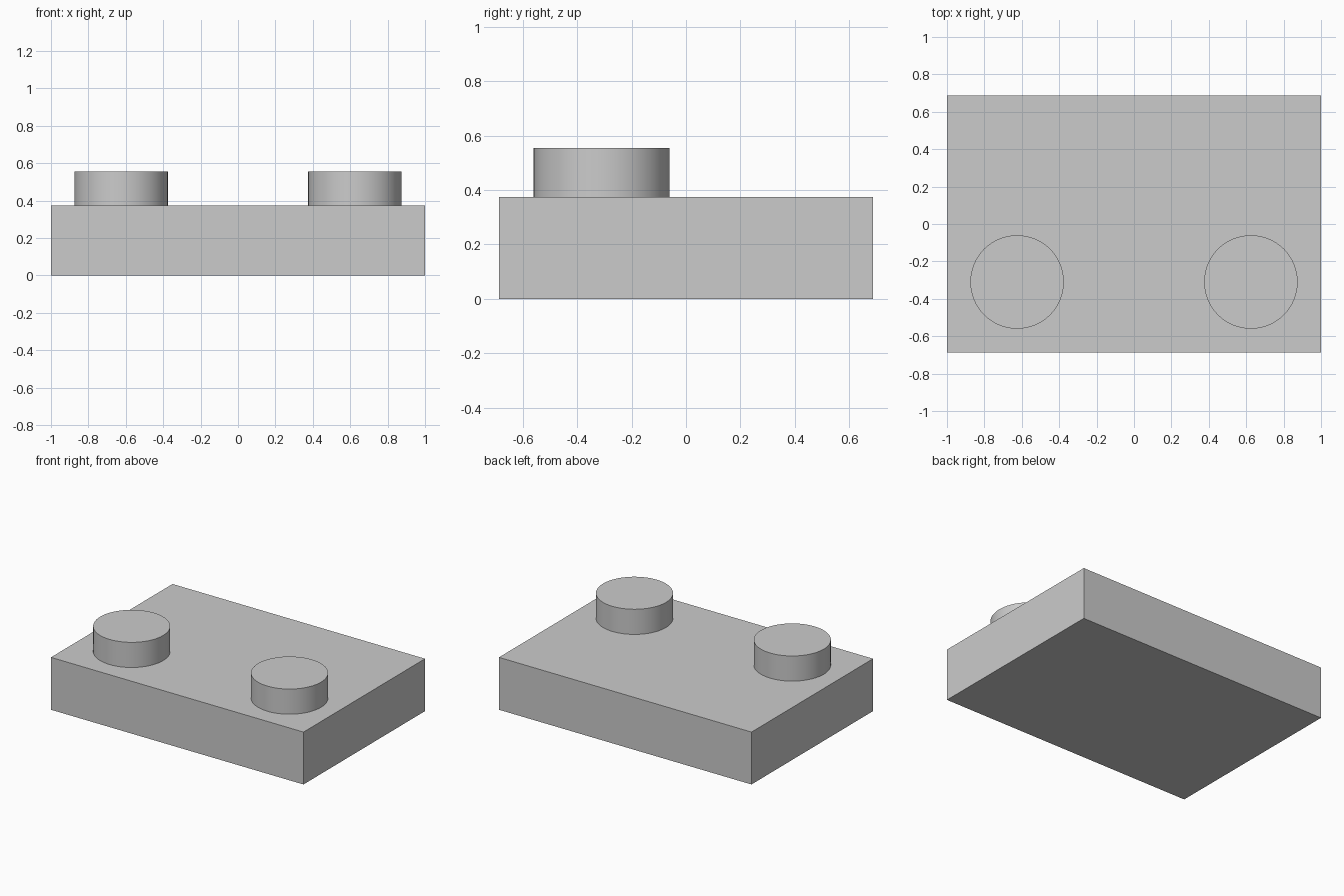
import bpy
import math

cube = bpy.data.objects.get("Cube")
if cube:
    bpy.data.objects.remove(cube, do_unlink=True)

BASE_SIZE = (2.0, 1.375, 0.375)
STUD_RADIUS = 0.25
STUD_HEIGHT = 0.18

# Single plain grey
grey = bpy.data.materials.new("plain_grey")
grey.use_nodes = True
colour = (0.6, 0.6, 0.6, 1.0)
grey.diffuse_color = colour
grey.node_tree.nodes["Principled BSDF"].inputs["Base Color"].default_value = colour


def finish(name):
    obj = bpy.context.object
    obj.name = obj.data.name = name
    obj.data.materials.append(grey)
    return obj


# Rectangular base block
bpy.ops.mesh.primitive_cube_add(size=1, location=(0, 0, BASE_SIZE[2] / 2))
base = finish("base_block")
base.scale = BASE_SIZE
bpy.ops.object.transform_apply(location=False, rotation=False, scale=True)

# Two round studs near the front edge
for side, name in ((1, "left_stud"), (-1, "right_stud")):
    bpy.ops.mesh.primitive_cylinder_add(
        vertices=64, radius=STUD_RADIUS, depth=STUD_HEIGHT,
        location=(side * 0.625, -0.31, BASE_SIZE[2] + STUD_HEIGHT / 2))
    finish(name)
    bpy.ops.object.shade_smooth_by_angle(angle=math.radians(30))
